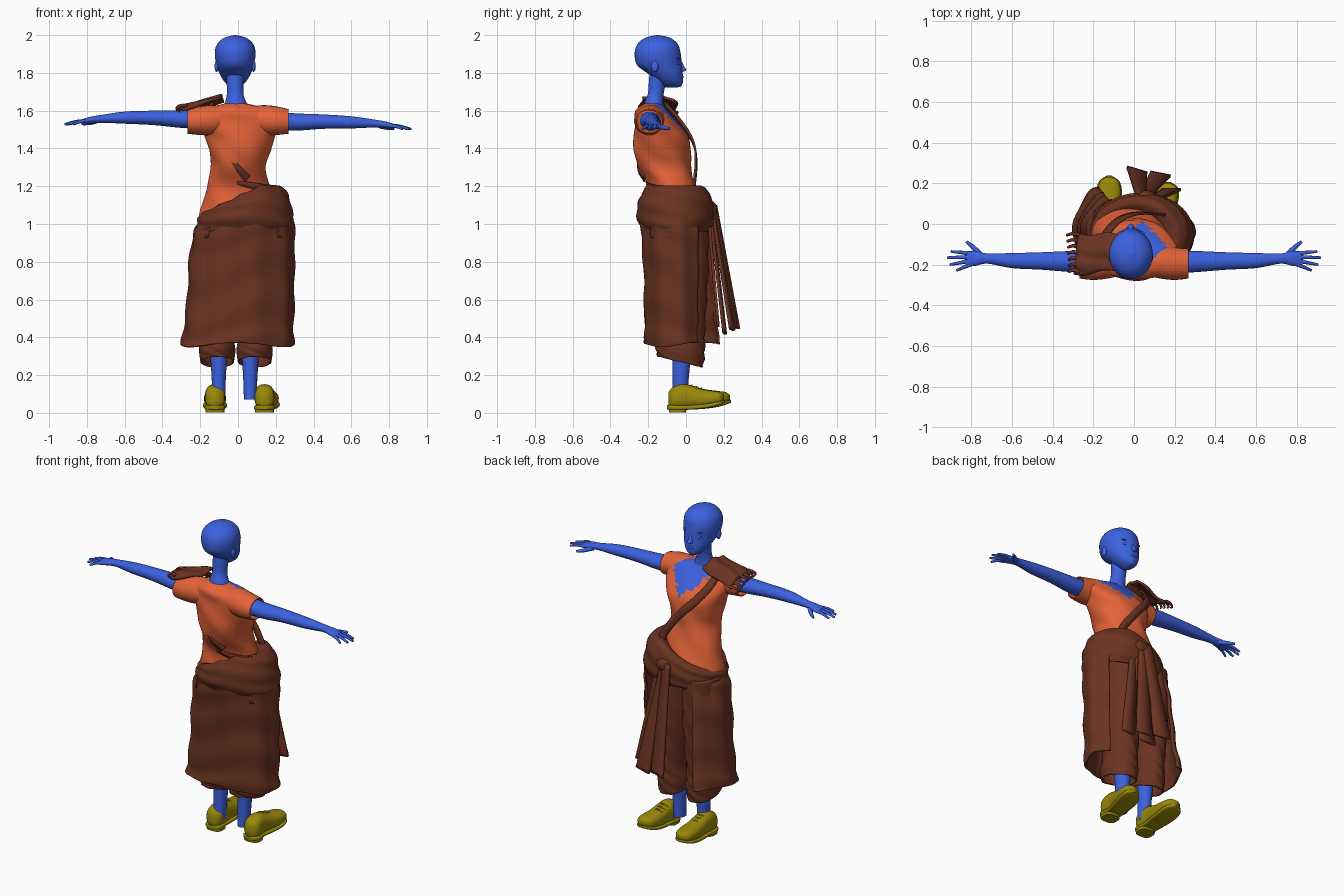
import bpy, bmesh, math, random
from mathutils import Vector

random.seed(4)
if "Cube" in bpy.data.objects:
    bpy.data.objects.remove(bpy.data.objects["Cube"])


def material(name, rgb):
    m = bpy.data.materials.new(name)
    m.use_nodes = True
    m.diffuse_color = (*rgb, 1)
    m.node_tree.nodes["Principled BSDF"].inputs["Base Color"].default_value = (*rgb, 1)
    return m


BLUE = material("blue skin", (0.045, 0.12, 0.74))
ORANGE = material("orange shirt", (0.78, 0.125, 0.04))
BROWN = material("brown cloth", (0.145, 0.033, 0.016))
YELLOW = material("olive yellow leather", (0.32, 0.25, 0.003))


def finish(name, bm, mat, thick=0):
    bmesh.ops.recalc_face_normals(bm, faces=bm.faces)
    me = bpy.data.meshes.new(name)
    bm.to_mesh(me)
    bm.free()
    ob = bpy.data.objects.new(name, me)
    bpy.context.collection.objects.link(ob)
    me.materials.append(mat)
    if thick:
        s = ob.modifiers.new("cloth thickness", "SOLIDIFY")
        s.thickness, s.offset = thick, 0
    bpy.ops.object.select_all(action="DESELECT")
    ob.select_set(True)
    bpy.context.view_layer.objects.active = ob
    bpy.ops.object.shade_smooth_by_angle(angle=math.radians(50))
    return ob


def sample(keys, u):
    """Smooth curve through the keys, u from 0 to 1."""
    f = u * (len(keys) - 1)
    i = min(int(f), len(keys) - 2)
    t = f - i
    a, b, c, d = (keys[max(0, min(len(keys) - 1, k))] for k in range(i - 1, i + 3))
    return [0.5 * (2 * q + (r - p) * t + (2 * p - 5 * q + 4 * r - s) * t * t
                   + (3 * q - p - 3 * r + s) * t ** 3) for p, q, r, s in zip(a, b, c, d)]


def loft(name, keys, mat, axis="Z", n=28, rings=24, power=2, arc=None, cap=True, warp=None, thick=0):
    """Skin over ellipses; each key is (position, centre a, centre b, radius a, radius b)."""
    bm = bmesh.new()
    a0, a1 = [math.radians(v) for v in (arc or (0, 360))]
    count = n + 1 if arc else n
    grid = []
    for j in range(rings + 1):
        t, ca, cb, ra, rb = sample(keys, j / rings)
        row = []
        for i in range(count):
            ang = a0 + (a1 - a0) * i / n
            c, s = math.cos(ang), math.sin(ang)
            a = ca + ra * math.copysign(abs(c) ** (2 / power), c)
            b = cb + rb * math.copysign(abs(s) ** (2 / power), s)
            p = Vector({"X": (t, a, b), "Y": (a, t, b), "Z": (a, b, t)}[axis])
            row.append(bm.verts.new(warp(p, ang, j / rings) if warp else p))
        grid.append(row)
    for lo, hi in zip(grid, grid[1:]):
        for i in range(n):
            k = (i + 1) % count
            bm.faces.new((lo[i], lo[k], hi[k], hi[i]))
    if cap and not arc:
        bm.faces.new(grid[0])
        bm.faces.new(grid[-1])
    return finish(name, bm, mat, thick)


def ribbon(name, path, across, mat, thick=0.008, steps=16, ends=(1, 1)):
    """Cloth strip along a path, with its width along one vector."""
    bm = bmesh.new()
    rows = []
    for j in range(steps + 1):
        u = j / steps
        p = Vector(sample(path, u))
        w = Vector(across) * (ends[0] + (ends[1] - ends[0]) * u) / 2
        rows.append([bm.verts.new(p + w * k) for k in (-1, 0, 1)])
    for lo, hi in zip(rows, rows[1:]):
        for k in (0, 1):
            bm.faces.new((lo[k], lo[k + 1], hi[k + 1], hi[k]))
    return finish(name, bm, mat, thick)


def ball(name, loc, size, mat):
    bm = bmesh.new()
    bmesh.ops.create_uvsphere(bm, u_segments=20, v_segments=12, radius=1)
    for v in bm.verts:
        v.co = Vector(loc) + v.co * Vector(size)
    return finish(name, bm, mat)


def tube(name, pts, r0, r1, mat):
    cu = bpy.data.curves.new(name, "CURVE")
    cu.dimensions, cu.bevel_depth, cu.bevel_resolution = "3D", 1, 2
    cu.use_fill_caps = True
    sp = cu.splines.new("POLY")
    sp.points.add(8)
    for i, q in enumerate(sp.points):
        q.co = (*sample(pts, i / 8), 1)
        q.radius = r0 + (r1 - r0) * i / 8
    cu.materials.append(mat)
    bpy.context.collection.objects.link(bpy.data.objects.new(name, cu))


# Head, face and neck
loft("head", [(1.722, -.015, -.075, .015, .03), (1.745, -.015, -.08, .05, .062), (1.79, -.015, -.105, .08, .088),
              (1.84, -.015, -.14, .098, .118), (1.9, -.015, -.15, .108, .122), (1.95, -.015, -.15, .097, .108),
              (1.985, -.015, -.15, .06, .068), (2.0, -.015, -.15, .006, .006)], BLUE, n=36, rings=32)
loft("neck", [(1.58, -.01, -.17, .09, .06), (1.64, -.012, -.17, .058, .05), (1.69, -.015, -.16, .044, .042),
              (1.76, -.015, -.15, .046, .046), (1.82, -.015, -.14, .05, .05)], BLUE)
loft("nose", [(1.805, -.015, -.03, .012, .012), (1.815, -.015, -.02, .018, .022), (1.835, -.015, -.028, .011, .018),
              (1.87, -.015, -.04, .008, .012)], BLUE, n=12, rings=10)
ball("lips", (-.015, -.027, 1.778), (.026, .015, .009), BLUE)
ball("chin", (-.015, -.04, 1.742), (.024, .02, .018), BLUE)
for side, s in (("left", 1), ("right", -1)):
    ball(side + "_eye", (-.015 + s * .04, -.046, 1.85), (.02, .012, .01), BLUE)
    ball(side + "_brow", (-.015 + s * .042, -.046, 1.876), (.026, .012, .006), BLUE)
    ball(side + "_ear", (-.015 + s * .098, -.165, 1.835), (.011, .02, .03), BLUE)

# Shirt with the open neckline showing skin
torso = loft("shirt_torso", [(.995, 0, -.05, .207, .145), (1.04, 0, -.05, .207, .15), (1.1, 0, -.06, .19, .14),
                             (1.2, 0, -.075, .165, .125), (1.3, .003, -.113, .145, .14),
                             (1.38, .008, -.125, .16, .15), (1.46, .012, -.13, .185, .146),
                             (1.54, .01, -.158, .212, .112), (1.6, 0, -.18, .19, .085),
                             (1.637, -.012, -.175, .06, .047)],
             ORANGE, n=64, rings=60, power=2.1,
             warp=lambda p, a, u: p + Vector((math.cos(a), math.sin(a), 0)) * .003 * math.sin(5 * a + 25 * u))
torso.data.materials.append(BLUE)
for f in torso.data.polygons:
    c = f.center
    if c.y > -.165 and c.z > 1.46 + abs(c.x - .035) + random.uniform(-.015, .015):
        f.material_index = 1

# Sleeves, arms and hands
for side, s in (("left", 1), ("right", -1)):
    h = 0 if s > 0 else .025
    loft(side + "_sleeve", [(s * .06, -.18, 1.555, .07, .06), (s * .13, -.185, 1.55, .08, .076),
                            (s * .2, -.195, 1.547, .077, .073), (s * .268, -.195, 1.543, .07, .062)],
         ORANGE, axis="X", cap=False, thick=.006)
    loft(side + "_arm", [(s * .14, -.19, 1.55, .055, .05), (s * .3, -.185, 1.54 + h * .6, .052, .046),
                         (s * .45, -.182, 1.542 + h * .8, .043, .038), (s * .6, -.18, 1.538 + h, .037, .032),
                         (s * .72, -.17, 1.532 + h, .025, .021), (s * .78, -.17, 1.525 + h, .036, .018),
                         (s * .825, -.172, 1.518 + h, .036, .012)], BLUE, axis="X")
    for nm, y0, x1, y1 in (("index", -.145, .9, -.135), ("middle", -.163, .918, -.165),
                           ("ring", -.18, .905, -.2), ("little", -.197, .872, -.228)):
        tube(f"{side}_{nm}_finger", [(s * .8, y0, 1.52 + h), (s * (.8 + x1) / 2, (y0 + y1) / 2, 1.517 + h),
                                     (s * x1, y1, 1.502 + h)], .0115, .006, BLUE)
    tube(side + "_thumb", [(s * .755, -.155, 1.52 + h), (s * .79, -.115, 1.51 + h),
                           (s * .825, -.087, 1.505 + h)], .016, .007, BLUE)


# Legs, trousers and shoes
def cuff(p, a, u):
    k = max(0, 1 - 3 * u)
    p.z += k * (-.04 - .25 * (p.y + .03))
    p.y += .005 * math.sin(6 * a + 40 * u)
    return p


for side, s, lx, sx in (("left", 1, .065, .14), ("right", -1, -.102, -.122)):
    loft(side + "_leg", [(.07, lx, -.035, .034, .042), (.15, lx, -.03, .036, .042), (.26, lx, -.025, .042, .047),
                         (.4, lx, -.02, .052, .06), (.55, lx, -.02, .055, .06)], BLUE, n=20)
    px = .088 if s > 0 else -.11
    loft(side + "_trouser_leg", [(.31, px, -.03, .085, .115), (.35, px, -.03, .092, .125), (.42, px, -.02, .082, .115),
                                 (.6, px, -.02, .1, .125), (.8, px, -.02, .11, .135),
                                 (1.02, px, -.03, .1, .142)], BROWN, n=32, rings=36, cap=False, warp=cuff, thick=.008)

    def toe_out(p, a, u, s=s):
        if s > 0 and p.y > 0:
            p.y *= .87
            p.x += .13 * p.y
        return p

    loft(side + "_shoe_upper", [(-.092, sx, .07, .02, .04), (-.07, sx, .078, .048, .058), (-.02, sx, .085, .053, .067),
                                (.03, sx, .085, .052, .06), (.09, sx, .077, .056, .05), (.16, sx, .077, .058, .04),
                                (.21, sx, .08, .046, .03), (.232, sx, .08, .012, .014)],
         YELLOW, axis="Y", power=2.4, warp=toe_out)
    loft(side + "_shoe_sole", [(-.1, sx, .03, .02, .012), (-.07, sx, .028, .053, .014), (0, sx, .028, .052, .012),
                               (.09, sx, .033, .06, .012), (.16, sx, .042, .063, .012), (.21, sx, .054, .05, .011),
                               (.238, sx, .062, .012, .008)], YELLOW, axis="Y", power=4, warp=toe_out)
    loft(side + "_shoe_heel", [(.003, sx, -.045, .05, .045), (.035, sx, -.045, .052, .048)],
         YELLOW, power=3, rings=2)
    for k in range(3):
        y, z = .025 + .025 * k, .146 - .008 * k
        tube(f"{side}_lace_{k + 1}", [(sx - .03, y, z - .012), (sx, y + .005, z), (sx + .03, y, z - .012)],
             .005, .005, YELLOW)


# Long wrapped skirt, open at the front, its top sloping down to one hip
def folds(p, a, u):
    r = .005 * math.sin(9 * a + u) + .004 * math.sin(24 * u + 2 * math.sin(2 * a))
    flare = max(0, math.cos(a - math.radians(135))) ** 8 * .09 * (1 - u)
    drop = max(0, u - .8) * 1.3 * (min(p.x, .05) - .05)
    hem = .012 * math.sin(3 * a) * (1 - u)
    return p + Vector((math.cos(a) * r, math.sin(a) * r + flare, hem + drop))


loft("skirt", [(.36, -.003, -.045, .294, .172), (.45, .003, -.045, .283, .17), (.62, .014, -.045, .276, .172),
               (.8, .018, -.045, .272, .176), (.95, .03, -.05, .262, .182), (1.06, .033, -.05, .245, .182)],
     BROWN, n=72, rings=40, power=2, arc=(125, 398), warp=folds, thick=.012)
for side, x, s in (("left", .268, 1), ("right", -.212, -1)):
    ribbon(side + "_pocket_flap", [(x - s * .062, -.185, .955), (x - s * .022, -.14, .952), (x + s * .008, -.08, .955)],
           (s * -.01, 0, .055), BROWN, thick=.014)


# Tilted waist wrap with its knot and hanging ties
def tilt(p, a, u):
    p.z += u * .58 * (min(p.x, .12) - .12) + .006 * u * math.sin(11 * a) * max(0, -math.sin(a))
    swell = 1 + .016 * math.sin(3 * a + 22 * u)
    return Vector((.03 + (p.x - .03) * swell, -.05 + (p.y + .05) * swell, p.z))


loft("waist_wrap", [(.96, .03, -.05, .245, .175), (1.0, .037, -.05, .257, .192), (1.06, .035, -.055, .25, .203),
                    (1.12, .032, -.055, .242, .198), (1.17, .025, -.055, .228, .185), (1.2, .018, -.06, .2, .16),
                    (1.18, .01, -.06, .15, .12)], BROWN, n=56, rings=30, cap=False, warp=tilt, thick=.008)
ball("waist_knot", (.06, .13, 1.08), (.05, .035, .042), BROWN)
for i, (x, y, z, w) in enumerate(((.015, .265, .45, .1), (.13, .245, .44, .1),
                                  (.075, .205, .42, .11), (.185, .17, .46, .09))):
    top = Vector((.03 + .02 * i, .15 - .012 * i, 1.1))
    end = Vector((x, y, z))
    ribbon(f"hanging_tie_{i + 1}", [top, top.lerp(end, .35), top.lerp(end, .7), end],
           (w, -.03 + .01 * i, .01), BROWN, thick=.016, ends=(.5, 1))

# Torn strips on the back of the shirt
for i, (path, w) in enumerate((([(-.035, -.256, 1.345), (.005, -.251, 1.29), (.05, -.22, 1.24)], (.03, 0, .035)),
                               ([(-.005, -.208, 1.22), (.09, -.2, 1.2), (.2, -.14, 1.18)], (0, -.01, .05)),
                               ([(-.11, -.195, 1.09), (-.05, -.21, 1.105), (.04, -.22, 1.12)], (0, -.01, .045)))):
    ribbon(f"back_torn_strip_{i + 1}", path, w, BROWN, ends=(.4, 1))

# Cross-body strap
ribbon("chest_strap", [(-.15, -.11, 1.63), (-.135, -.045, 1.56), (-.075, .02, 1.47), (.0, .05, 1.39),
                       (.08, .052, 1.29), (.13, .045, 1.21), (.145, .06, 1.14)], (.035, -.005, .03), BROWN, thick=.01)

# Shoulder mantle with curled fringe
bm = bmesh.new()
bmesh.ops.create_grid(bm, x_segments=16, y_segments=16, size=1)
for v in bm.verts:
    x, y = v.co.x, v.co.y
    y *= 1 - .12 * (x + 1) / 2
    v.co = Vector((-.185 + .1 * x + .012 * y, -.145 + .1 * y + .01 * math.sin(3 * x),
                   1.652 + .026 * x - .045 * max(0, y) ** 2 - .02 * min(0, y) ** 2 + .005 * math.sin(7 * y + 2 * x)))
finish("shoulder_mantle", bm, BROWN, .014)
for i in range(7):
    y = -.235 + .03 * i
    z = 1.622 - .04 * max(0, y + .145) / .1
    tube(f"fringe_{i + 1}", [(-.27, y, z), (-.3, y + .008, z + .006), (-.325 + random.uniform(-.015, .015), y, z - .008),
                             (-.31, y + .01, z - .028)], .011, .004, BROWN)
